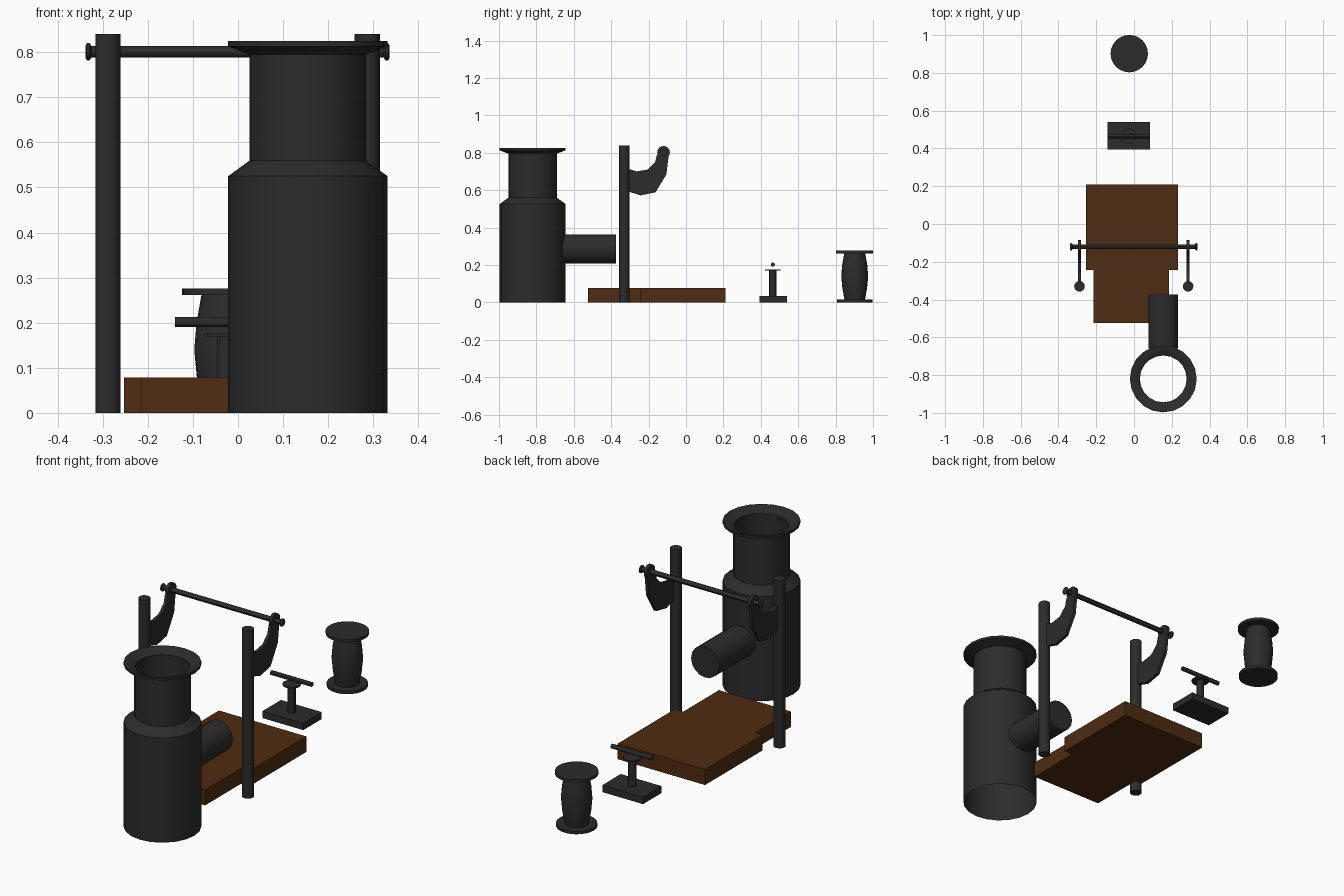
import bpy, bmesh, math
from mathutils import Matrix, Vector

if "Cube" in bpy.data.objects:
    bpy.data.objects.remove(bpy.data.objects["Cube"])


def material(name, rgb):
    m = bpy.data.materials.new(name)
    m.diffuse_color = (*rgb, 1)
    m.use_nodes = True
    m.node_tree.nodes["Principled BSDF"].inputs["Base Color"].default_value = m.diffuse_color
    return m


IRON = material("dark_iron", (0.025, 0.025, 0.025))
WOOD = material("brown_wood", (0.08, 0.025, 0.006))


def finish(bm, name, mat, smooth=False):
    bmesh.ops.recalc_face_normals(bm, faces=bm.faces)
    me = bpy.data.meshes.new(name)
    bm.to_mesh(me)
    bm.free()
    me.materials.append(mat)
    ob = bpy.data.objects.new(name, me)
    bpy.context.collection.objects.link(ob)
    if smooth:
        bpy.ops.object.select_all(action='DESELECT')
        ob.select_set(True)
        bpy.context.view_layer.objects.active = ob
        bpy.ops.object.shade_smooth_by_angle(angle=math.radians(30))
    return ob


def lathe(name, profile, loc, sides=16, axis='Z', caps=True):
    """Revolve (radius, height) pairs around an axis through loc."""
    bm = bmesh.new()
    rings = [[bm.verts.new((r * math.cos(2 * math.pi * i / sides),
                            r * math.sin(2 * math.pi * i / sides), h))
              for i in range(sides)] for r, h in profile]
    for a, b in zip(rings, rings[1:]):
        for i in range(sides):
            j = (i + 1) % sides
            bm.faces.new((a[i], a[j], b[j], b[i]))
    if caps:
        bm.faces.new(rings[0])
        bm.faces.new(rings[-1])
    rot = {'Z': Matrix.Identity(4),
           'X': Matrix.Rotation(math.pi / 2, 4, 'Y'),
           'Y': Matrix.Rotation(-math.pi / 2, 4, 'X')}[axis]
    bmesh.ops.transform(bm, matrix=Matrix.Translation(loc) @ rot, verts=bm.verts)
    return finish(bm, name, IRON, True)


def prism(name, points, direction, mat):
    """Extrude a closed outline of 3D points."""
    bm = bmesh.new()
    face = bm.faces.new([bm.verts.new(p) for p in points])
    ext = bmesh.ops.extrude_face_region(bm, geom=[face], use_keep_orig=True)
    bmesh.ops.translate(bm, vec=Vector(direction),
                        verts=[v for v in ext['geom'] if isinstance(v, bmesh.types.BMVert)])
    return finish(bm, name, mat)


# Furnace: open shell with shoulder, neck and dished rim
lathe("furnace_shell",
      [(0.177, 0), (0.177, 0.525), (0.129, 0.56), (0.129, 0.795), (0.177, 0.813),
       (0.177, 0.825), (0.166, 0.825), (0.124, 0.803), (0.124, 0.79)],
      (0.155, -0.82, 0), sides=20, caps=False)

# Side pipe pointing to the back
lathe("furnace_pipe", [(0.078, -0.66), (0.078, -0.373)], (0.155, 0, 0.285), axis='Y')

# Stepped wooden platform
outline = [(-0.214, -0.525), (0.185, -0.525), (0.185, -0.243), (0.232, -0.243),
           (0.232, 0.21), (-0.253, 0.21), (-0.253, -0.243), (-0.214, -0.243)]
prism("platform", [(x, y, 0) for x, y in outline], (0, 0, 0.078), WOOD)

# Posts with hooked brackets
hook = [(-0.33, 0.71), (-0.33, 0.60), (-0.30, 0.59), (-0.243, 0.572), (-0.163, 0.588),
        (-0.105, 0.684), (-0.092, 0.79), (-0.155, 0.79), (-0.165, 0.75),
        (-0.205, 0.71), (-0.265, 0.70), (-0.295, 0.71)]
for side, s in (("left", -1), ("right", 1)):
    x = s * 0.2875 - 0.001
    lathe(side + "_post", [(0.028, 0), (0.028, 0.84)], (x, -0.33, 0))
    prism(side + "_hook", [(x - 0.008, y, z) for y, z in hook], (0.016, 0, 0), IRON)
    lathe(side + "_hook_eye", [(0.034, -0.008), (0.034, 0.008)], (x, -0.12, 0.802), axis='X')

# Crossbar with knobbed ends
lathe("crossbar",
      [(0.014, -0.337), (0.019, -0.334), (0.019, -0.328), (0.0125, -0.324),
       (0.0125, 0.324), (0.019, 0.328), (0.019, 0.334), (0.014, 0.337)],
      (-0.001, -0.12, 0.801), sides=12, axis='X')

# Small stand: base, stem, plate and rod
cx, cy = -0.027, 0.467
prism("stand_base", [(cx + sx * 0.113, cy + sy * 0.073, 0)
                     for sx, sy in ((-1, -1), (1, -1), (1, 1), (-1, 1))], (0, 0, 0.035), IRON)
lathe("stand_stem", [(0.019, 0.03), (0.019, 0.17), (0.042, 0.17), (0.042, 0.177)],
      (cx, cy - 0.003, 0), sides=12)
lathe("stand_rod", [(0.011, -0.113), (0.011, 0.113)], (cx, cy - 0.003, 0.202), sides=12, axis='X')

# Spool with barrel body
lathe("spool",
      [(0.094, 0), (0.094, 0.015), (0.055, 0.015), (0.066, 0.075), (0.072, 0.14),
       (0.067, 0.2), (0.056, 0.262), (0.099, 0.262), (0.099, 0.276)],
      (-0.025, 0.902, 0), sides=24)
